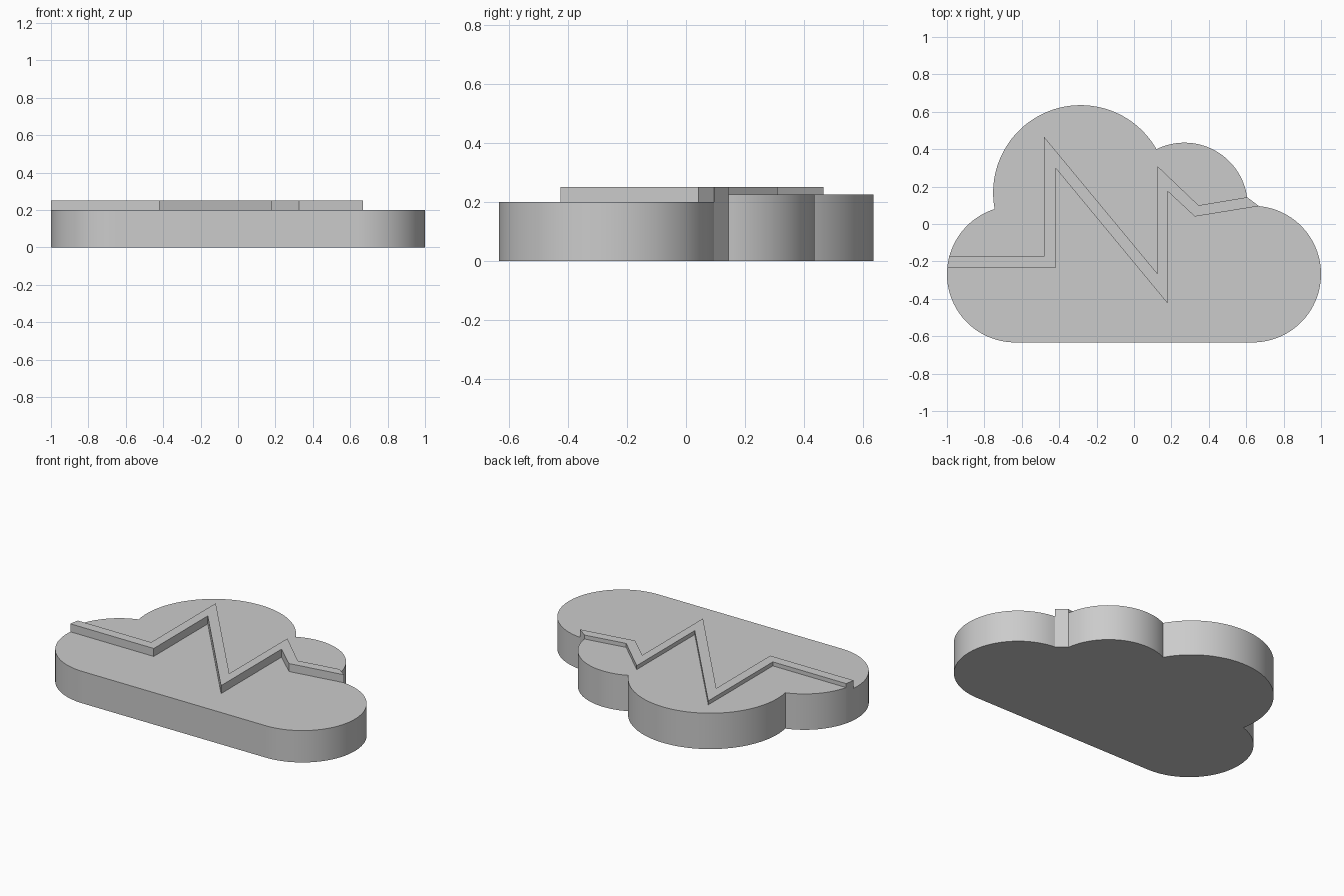
import bpy, bmesh, math

if "Cube" in bpy.data.objects:
    bpy.data.objects.remove(bpy.data.objects["Cube"])

grey = bpy.data.materials.new("light grey")
grey.diffuse_color = (0.6, 0.6, 0.6, 1)
grey.use_nodes = True
grey.node_tree.nodes["Principled BSDF"].inputs["Base Color"].default_value = grey.diffuse_color


def arc(centre, start, end, n):
    """Clockwise arc points from start up to, but not including, end."""
    cx, cy = centre
    r0, r1 = math.dist(centre, start), math.dist(centre, end)
    a0 = math.atan2(start[1] - cy, start[0] - cx)
    a1 = math.atan2(end[1] - cy, end[0] - cx)
    sweep = (a0 - a1) % math.tau
    pts = [start]
    for i in range(1, n):
        t = i / n
        r, a = r0 + (r1 - r0) * t, a0 - sweep * t
        pts.append((cx + r * math.cos(a), cy + r * math.sin(a)))
    return pts


# Zigzag ridge: back edge and front edge, both left to right
back_edge = [(-0.988, -0.175), (-0.48, -0.175), (-0.48, 0.465), (0.125, -0.265),
             (0.125, 0.31), (0.345, 0.10), (0.605, 0.143)]
front_edge = [(-0.9985, -0.235), (-0.42, -0.235), (-0.42, 0.30), (0.18, -0.425),
              (0.18, 0.175), (0.325, 0.04), (0.668, 0.0955)]

# Puff centres and the points where the puffs meet
left_c, right_c = (-0.635, -0.268), (0.635, -0.268)
big_c, small_c = (-0.285, 0.168), (0.27, 0.096)
left_notch, top_notch = (-0.745, 0.08), (0.12, 0.40)
base_left, base_right = (-0.635, -0.633), (0.635, -0.633)

upper = (arc(left_c, back_edge[0], left_notch, 16)
         + arc(big_c, left_notch, top_notch, 56)
         + arc(small_c, top_notch, back_edge[-1], 32)
         + back_edge[:0:-1])
lower = (arc(right_c, front_edge[-1], base_right, 48)
         + [base_right]
         + arc(left_c, base_left, front_edge[0], 28)
         + front_edge[:-1])
ridge = (arc(left_c, front_edge[0], back_edge[0], 3)
         + back_edge + front_edge[:0:-1])

# Each region: clockwise outline turned anticlockwise, and its top height
regions = {"lower_cloud": (lower[::-1], 0.20),
           "upper_cloud": (upper[::-1], 0.225),
           "zigzag_ridge": (ridge[::-1], 0.25)}


def edges(loop):
    return list(zip(loop, loop[1:] + loop[:1]))


height_at = {e: h for loop, h in regions.values() for e in edges(loop)}

for name, (loop, top) in regions.items():
    bm = bmesh.new()

    def face(pts):
        bm.faces.new([bm.verts.new(p) for p in pts])

    face([(x, y, top) for x, y in loop])
    face([(x, y, 0) for x, y in loop[::-1]])
    # Outer walls reach the ground, shared walls stop at the neighbour's top
    for a, b in edges(loop):
        low = height_at.get((b, a), 0)
        if low < top:
            face([(*a, low), (*b, low), (*b, top), (*a, top)])
    bmesh.ops.remove_doubles(bm, verts=bm.verts, dist=1e-5)
    mesh = bpy.data.meshes.new(name)
    bm.to_mesh(mesh)
    bm.free()
    mesh.materials.append(grey)
    obj = bpy.data.objects.new(name, mesh)
    bpy.context.collection.objects.link(obj)
    bpy.ops.object.select_all(action='DESELECT')
    obj.select_set(True)
    bpy.context.view_layer.objects.active = obj
    bpy.ops.object.shade_smooth_by_angle(angle=math.radians(25))
